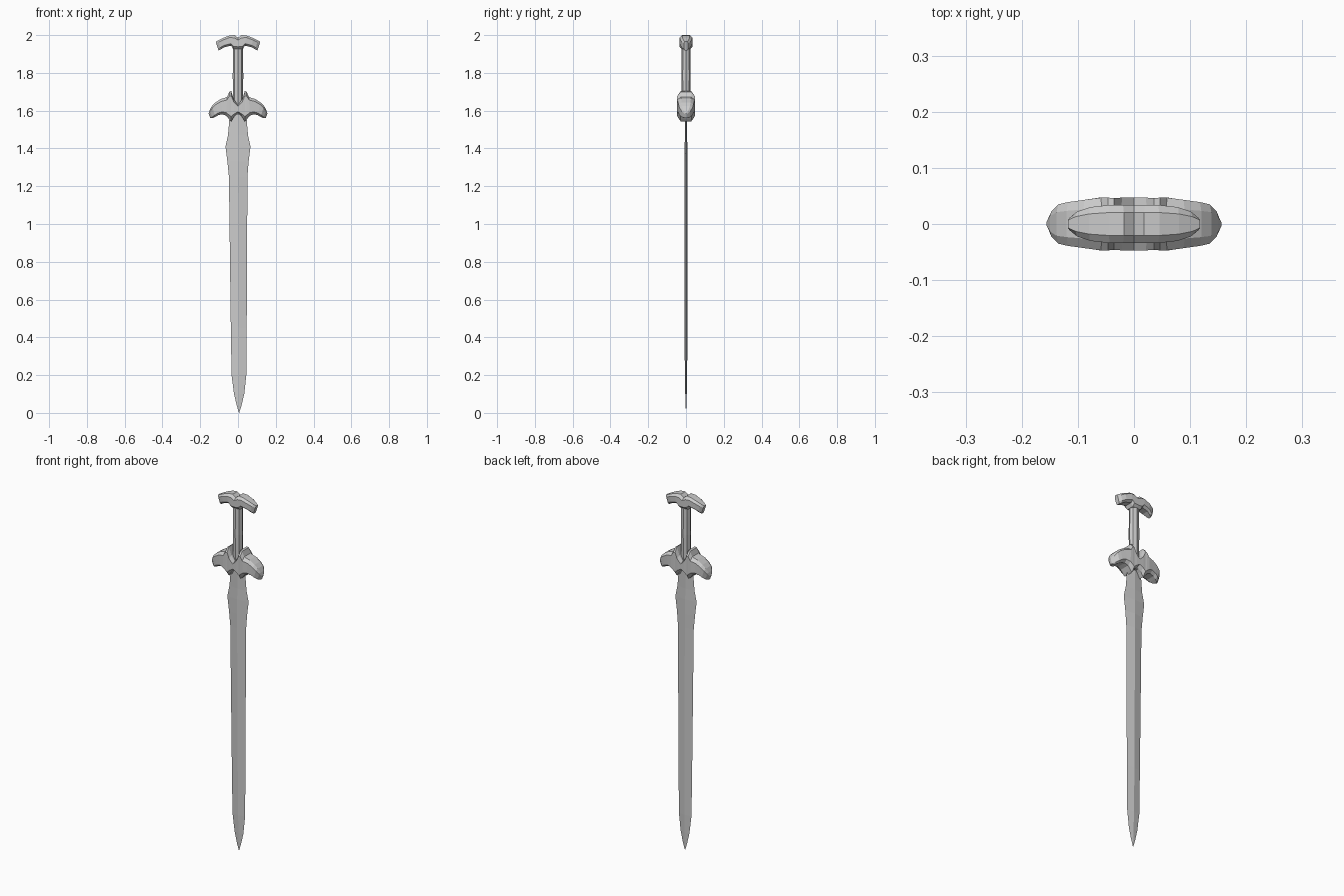
import bpy, bmesh, math


def loft(name, rings, cap=True):
    """Skin a list of equal-length closed rings into a mesh object."""
    bm = bmesh.new()
    loops = [[bm.verts.new(p) for p in ring] for ring in rings]
    n = len(loops[0])
    for a, b in zip(loops, loops[1:]):
        for i in range(n):
            j = (i + 1) % n
            bm.faces.new((a[i], a[j], b[j], b[i]))
    if cap:
        bm.faces.new(loops[0][::-1])
        bm.faces.new(loops[-1])
    bmesh.ops.remove_doubles(bm, verts=bm.verts, dist=0.0002)
    bmesh.ops.recalc_face_normals(bm, faces=bm.faces)
    mesh = bpy.data.meshes.new(name)
    bm.to_mesh(mesh)
    bm.free()
    obj = bpy.data.objects.new(name, mesh)
    bpy.context.collection.objects.link(obj)
    return obj


def winged_bar(name, stations, inset, top_flat):
    """Symmetric bar from half stations: top x, top z, bottom x, bottom z, half depth."""
    def ring(s, side):
        xt, zt, xb, zb, d = s
        outline = [(0, d * top_flat), (inset, d), (1 - inset, d), (1, d * top_flat)]
        outline += [(t, -y) for t, y in reversed(outline)]
        return [(side * (xt + (xb - xt) * t), y, zt + (zb - zt) * t) for t, y in outline]
    left = [ring(s, -1) for s in reversed(stations[1:])]
    return loft(name, left + [ring(s, 1) for s in stations])


# Blade: diamond section with flared shoulders, z, half width, half depth, centre x
blade = [(0.0, 0.0005, 0.0005, 0.006), (0.04, 0.013, 0.002, 0.006),
         (0.10, 0.027, 0.004, 0.006), (0.20, 0.039, 0.006, 0.005),
         (0.45, 0.042, 0.008, 0.004), (1.25, 0.049, 0.009, 0.001),
         (1.33, 0.056, 0.009, 0.0), (1.41, 0.066, 0.007, 0.0),
         (1.47, 0.053, 0.006, 0.0), (1.54, 0.047, 0.006, 0.0), (1.60, 0.043, 0.006, 0.0)]
loft("blade", [[(c - w, 0, z), (c, -d, z), (c + w, 0, z), (c, d, z)]
               for z, w, d, c in blade])

# Guard: drooping wings with horns at the middle
winged_bar("guard", [
    (0.000, 1.630, 0.000, 1.588, 0.047),
    (0.022, 1.660, 0.020, 1.568, 0.047),
    (0.036, 1.704, 0.036, 1.543, 0.046),
    (0.046, 1.700, 0.046, 1.553, 0.047),
    (0.058, 1.672, 0.062, 1.573, 0.047),
    (0.090, 1.662, 0.082, 1.581, 0.043),
    (0.120, 1.643, 0.105, 1.576, 0.039),
    (0.138, 1.625, 0.120, 1.567, 0.035),
    (0.150, 1.603, 0.134, 1.560, 0.022),
    (0.156, 1.585, 0.146, 1.560, 0.005)], 0.16, 0.6)

# Grip: eight-sided, slightly flattened front to back
grip = [(1.58, 0.024), (1.66, 0.026), (1.78, 0.028), (1.88, 0.027), (1.95, 0.026)]
loft("grip", [[(r * math.cos(a), 0.88 * r * math.sin(a), z)
               for a in [math.tau * i / 8 for i in range(8)]] for z, r in grip])

# Pommel: bowed crosspiece with a small notch on top
winged_bar("pommel", [
    (0.000, 1.986, 0.000, 1.926, 0.034),
    (0.018, 2.000, 0.026, 1.926, 0.034),
    (0.045, 1.998, 0.036, 1.944, 0.034),
    (0.080, 1.985, 0.072, 1.936, 0.030),
    (0.104, 1.973, 0.092, 1.924, 0.022),
    (0.118, 1.966, 0.103, 1.918, 0.011)], 0.2, 0.6)
